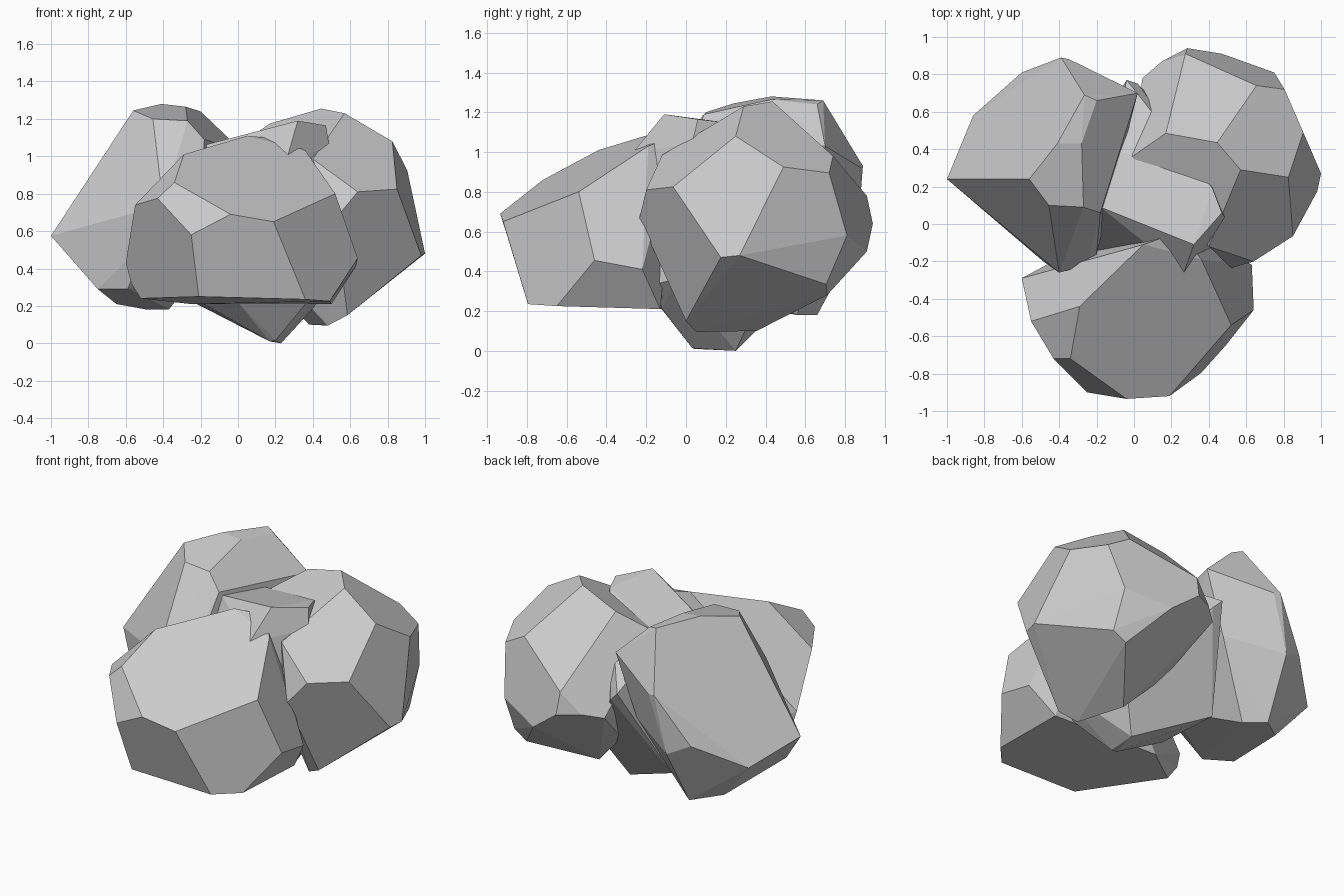
import bpy, bmesh, math


def boulder(name, corners):
    """Chiselled convex stone: hull of its corners, near-flat facets merged."""
    bm = bmesh.new()
    for c in corners:
        bm.verts.new(c)
    bmesh.ops.convex_hull(bm, input=bm.verts[:])
    loose = [v for v in bm.verts if not v.link_faces]
    bmesh.ops.delete(bm, geom=loose, context='VERTS')
    bmesh.ops.dissolve_limit(bm, angle_limit=math.radians(7),
                             verts=bm.verts[:], edges=bm.edges[:])
    bmesh.ops.recalc_face_normals(bm, faces=bm.faces[:])
    mesh = bpy.data.meshes.new(name)
    bm.to_mesh(mesh)
    bm.free()
    obj = bpy.data.objects.new(name, mesh)
    bpy.context.collection.objects.link(obj)
    return obj


# front stone: sloping top, chipped left shoulder, flat underside
boulder("front_boulder", [
    (0.05, -0.11, 1.11), (-0.29, -0.44, 1.01), (-0.34, -0.72, 0.86),
    (-0.04, -0.935, 0.69), (0.19, -0.92, 0.65), (0.52, -0.54, 0.80),
    (0.36, -0.19, 1.03), (0.25, -0.04, 1.09),
    (-0.43, -0.72, 0.775), (-0.25, -0.90, 0.58), (-0.55, -0.52, 0.74),
    (-0.60, -0.29, 0.43), (-0.57, -0.28, 0.32), (-0.52, -0.31, 0.24),
    (-0.21, -0.80, 0.25), (0.36, -0.795, 0.235), (0.49, -0.65, 0.225),
    (0.64, -0.46, 0.455), (0.63, -0.22, 0.41), (0.50, -0.13, 0.21),
    (-0.25, -0.10, 0.21),
])

# left stone: large slanted back face, point at far left
boulder("left_boulder", [
    (-1.0, 0.24, 0.575), (-0.56, 0.24, 1.245), (-0.41, 0.43, 1.28),
    (-0.265, 0.69, 1.26), (-0.28, 0.43, 1.265), (-0.27, 0.09, 1.19),
    (-0.455, 0.10, 1.20), (-0.20, 0.66, 1.24), (-0.07, 0.67, 1.12),
    (0.02, 0.70, 1.03), (-0.39, 0.89, 0.93), (-0.345, 0.88, 0.92),
    (-0.60, 0.81, 0.62), (-0.46, 0.86, 0.55), (-0.86, 0.58, 0.46),
    (-0.65, 0.53, 0.21), (-0.485, 0.66, 0.18), (-0.37, 0.56, 0.18),
    (-0.75, 0.03, 0.29), (-0.59, -0.07, 0.29), (-0.40, -0.26, 0.74),
    (-0.255, -0.22, 0.72), (-0.20, -0.16, 0.75), (-0.18, 0.06, 1.09),
    (-0.485, -0.20, 0.55), (-0.2, 0.1, 0.4), (-0.12, 0.68, 0.63),
])

# right stone: roundest of the group, five-sided outer face
boulder("right_boulder", [
    (1.0, 0.27, 0.48), (0.98, 0.175, 0.47), (0.905, 0.49, 0.925),
    (0.825, 0.25, 1.08), (0.85, -0.065, 0.825), (0.64, -0.20, 0.81),
    (0.52, -0.235, 0.665), (0.57, 0.29, 1.23), (0.445, 0.435, 1.255),
    (0.40, -0.12, 0.985), (0.47, 0.05, 1.08),
    (0.17, 0.485, 1.175), (-0.01, 0.36, 1.05), (0.08, 0.65, 0.82),
    (0.805, 0.72, 0.895), (0.655, 0.74, 0.98), (0.75, 0.81, 0.58),
    (0.285, 0.94, 0.64), (0.275, 0.91, 0.78), (0.15, 0.87, 0.65),
    (0.045, 0.78, 0.62), (0.47, 0.91, 0.50), (0.75, 0.705, 0.335),
    (0.66, 0.71, 0.28), (0.15, 0.45, 0.34), (0.38, 0.355, 0.10),
    (0.48, 0.05, 0.095), (0.585, 0.0, 0.15), (0.1, 0.2, 0.5),
])

# core stone wedged between the others, peeking out on top and below
boulder("core_boulder", [
    (0.32, -0.11, 1.19), (0.47, 0.06, 1.165), (0.42, 0.19, 1.15),
    (0.265, -0.265, 1.0), (0.49, 0.03, 1.04), (-0.18, 0.09, 1.06),
    (-0.10, 0.40, 1.02), (-0.04, 0.77, 0.80), (0.02, 0.75, 0.74),
    (0.17, 0.04, 0.01), (0.20, 0.03, 0.015), (0.23, 0.25, 0.0),
    (-0.20, 0.02, 0.22), (-0.22, 0.46, 0.21), (0.38, 0.38, 0.28),
    (0.36, -0.12, 0.21), (0.0, -0.13, 0.22), (0.56, -0.05, 0.36),
    (0.45, -0.18, 0.33), (-0.20, -0.15, 0.60),
])
